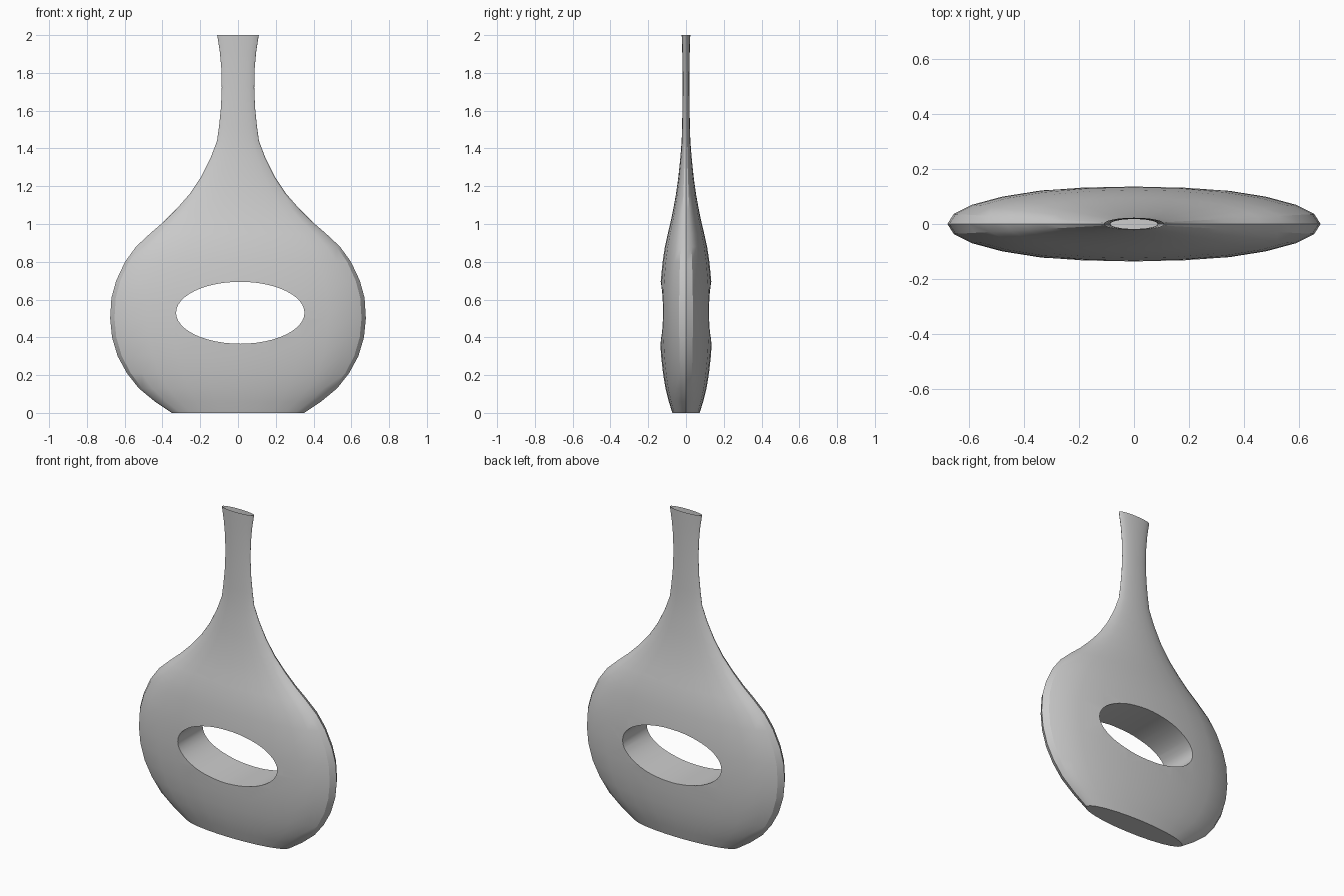
import bpy, bmesh, math
from mathutils import Matrix

cube = bpy.data.objects.get("Cube")
if cube:
    bpy.data.objects.remove(cube, do_unlink=True)

SIDES = 24
FLATTEN = 0.207

# Outline of the vase: (half width, height)
PROFILE = [
    (0.35, 0), (0.44, 0.06), (0.525, 0.13), (0.588, 0.21), (0.637, 0.3),
    (0.667, 0.4), (0.677, 0.5), (0.67, 0.61), (0.645, 0.7), (0.598, 0.8),
    (0.54, 0.88), (0.465, 0.95), (0.395, 1.01), (0.325, 1.08), (0.255, 1.16),
    (0.195, 1.25), (0.145, 1.35), (0.111, 1.44), (0.1, 1.52), (0.09, 1.62),
    (0.086, 1.72), (0.088, 1.82), (0.096, 1.91), (0.11, 2),
]


def new_object(name, bm):
    bmesh.ops.recalc_face_normals(bm, faces=bm.faces)
    mesh = bpy.data.meshes.new(name)
    bm.to_mesh(mesh)
    bm.free()
    obj = bpy.data.objects.new(name, mesh)
    bpy.context.collection.objects.link(obj)
    return obj


glaze = bpy.data.materials.new("grey_ceramic")
glaze.use_nodes = True
colour = (0.6, 0.6, 0.6, 1)
glaze.diffuse_color = colour
glaze.node_tree.nodes["Principled BSDF"].inputs["Base Color"].default_value = colour

# Flattened lathe body, closed for the cut
bm = bmesh.new()
rings = []
for r, z in PROFILE:
    angles = [math.tau * i / SIDES for i in range(SIDES)]
    rings.append([bm.verts.new((r * math.cos(a), r * FLATTEN * math.sin(a), z)) for a in angles])
for low, high in zip(rings, rings[1:]):
    for i in range(SIDES):
        j = (i + 1) % SIDES
        bm.faces.new((low[i], low[j], high[j], high[i]))
bm.faces.new(rings[0])
bm.faces.new(rings[-1])
vase = new_object("vase_body", bm)
vase.data.materials.append(glaze)

# Oval opening through the belly
bm = bmesh.new()
bmesh.ops.create_cone(bm, cap_ends=True, segments=48, radius1=1, radius2=1, depth=1)
bm.transform(Matrix.Translation((0.012, 0, 0.53))
             @ Matrix.Diagonal((0.34, 1, 0.164, 1))
             @ Matrix.Rotation(math.pi / 2, 4, 'X'))
cutter = new_object("opening_cutter", bm)
cutter.hide_render = True
cutter.data.materials.append(glaze)

cut = vase.modifiers.new("opening", 'BOOLEAN')
cut.operation = 'DIFFERENCE'
cut.solver = 'EXACT'
cut.object = cutter
bpy.context.view_layer.update()
graph = bpy.context.evaluated_depsgraph_get()
result = bpy.data.meshes.new_from_object(vase.evaluated_get(graph))
vase.modifiers.clear()
vase.data = result
bpy.data.objects.remove(cutter, do_unlink=True)

# Open mouth
bm = bmesh.new()
bm.from_mesh(vase.data)
mouth = [f for f in bm.faces if all(v.co.z > 1.99 for v in f.verts)]
bmesh.ops.delete(bm, geom=mouth, context='FACES_ONLY')
bm.to_mesh(vase.data)
bm.free()

bpy.ops.object.select_all(action='DESELECT')
vase.select_set(True)
bpy.context.view_layer.objects.active = vase
bpy.ops.object.shade_smooth_by_angle(angle=math.radians(30))
